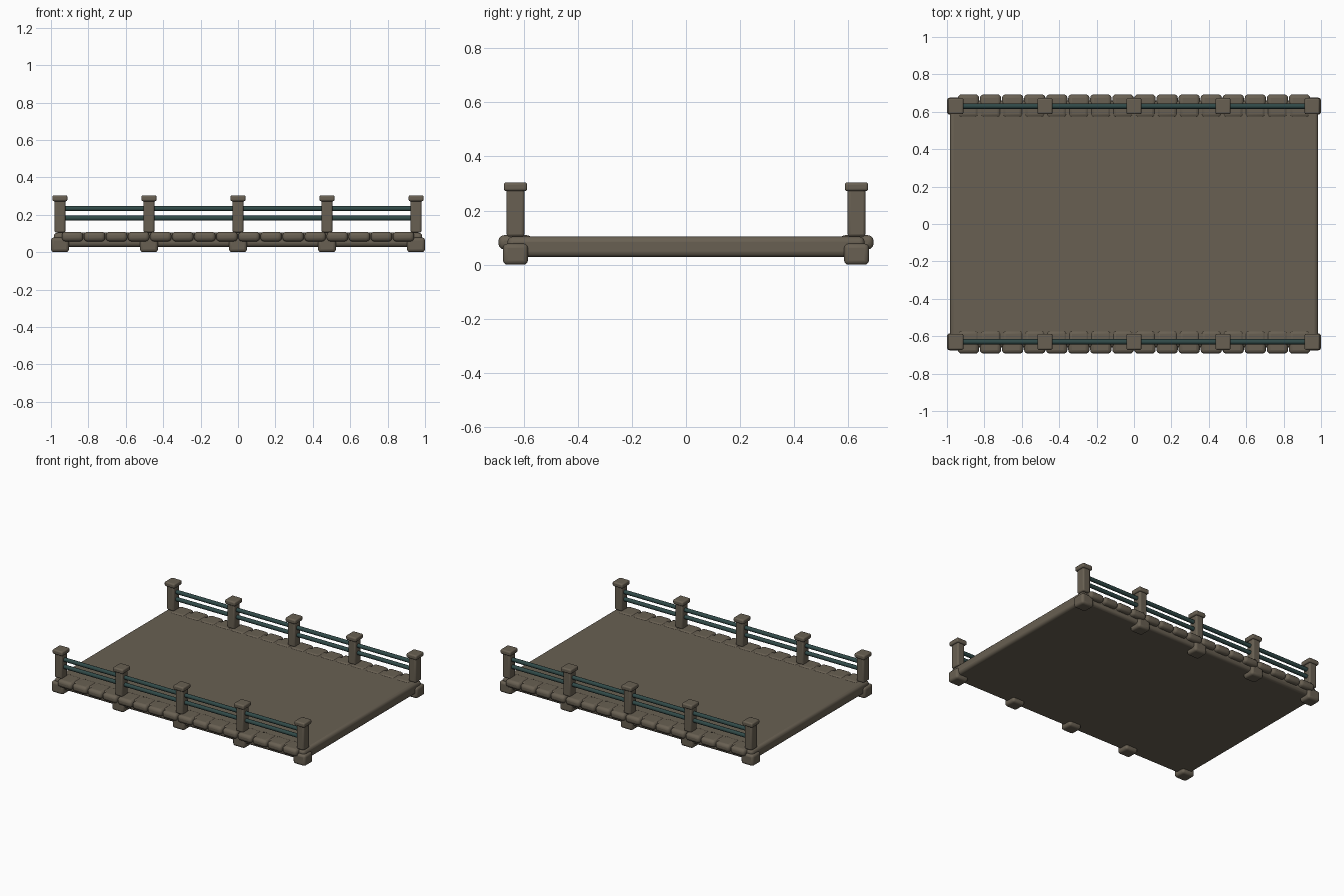
import bpy, math

cube = bpy.data.objects.get("Cube")
if cube:
    bpy.data.objects.remove(cube, do_unlink=True)


def material(name, rgb):
    m = bpy.data.materials.new(name)
    m.use_nodes = True
    m.diffuse_color = (*rgb, 1)
    m.node_tree.nodes["Principled BSDF"].inputs["Base Color"].default_value = (*rgb, 1)
    return m


STONE = material("grey brown stone", (0.14, 0.117, 0.085))
METAL = material("dark teal metal", (0.03, 0.068, 0.065))


def finish(obj, name, mat, bevel=0):
    obj.name = name
    obj.data.materials.append(mat)
    if bevel:
        mod = obj.modifiers.new("rounded edges", "BEVEL")
        mod.width = bevel
        mod.segments = 3
    bpy.ops.object.shade_smooth_by_angle(angle=math.radians(35))
    return obj


def block(name, centre, size, bevel):
    bpy.ops.mesh.primitive_cube_add(size=1, location=centre)
    obj = bpy.context.object
    obj.scale = size
    bpy.ops.object.transform_apply(location=False, rotation=False, scale=True)
    return finish(obj, name, STONE, bevel)


def rail(name, y, z):
    bpy.ops.mesh.primitive_cylinder_add(vertices=12, radius=0.014, depth=1.91,
                                        location=(0, y, z), rotation=(0, math.pi / 2, 0))
    return finish(bpy.context.object, name, METAL)


# Deck slab
block("deck_slab", (0, 0, 0.066), (1.97, 1.32, 0.076), 0.02)

for side, y in (("front", -0.63), ("back", 0.63)):
    # Edging stones
    for i in range(16):
        block(f"{side}_edge_stone", ((i - 7.5) * 0.118, y, 0.083), (0.114, 0.126, 0.052), 0.02)

    # Posts with caps and feet
    for x in (-0.952, -0.476, 0, 0.476, 0.952):
        block(f"{side}_post_foot", (x, y, 0.039), (0.096, 0.092, 0.078), 0.016)
        block(f"{side}_post", (x, y, 0.192), (0.058, 0.066, 0.176), 0.01)
        block(f"{side}_post_cap", (x, y, 0.288), (0.08, 0.086, 0.032), 0.009)

    # Two rails
    rail(f"{side}_lower_rail", y, 0.182)
    rail(f"{side}_upper_rail", y, 0.233)
